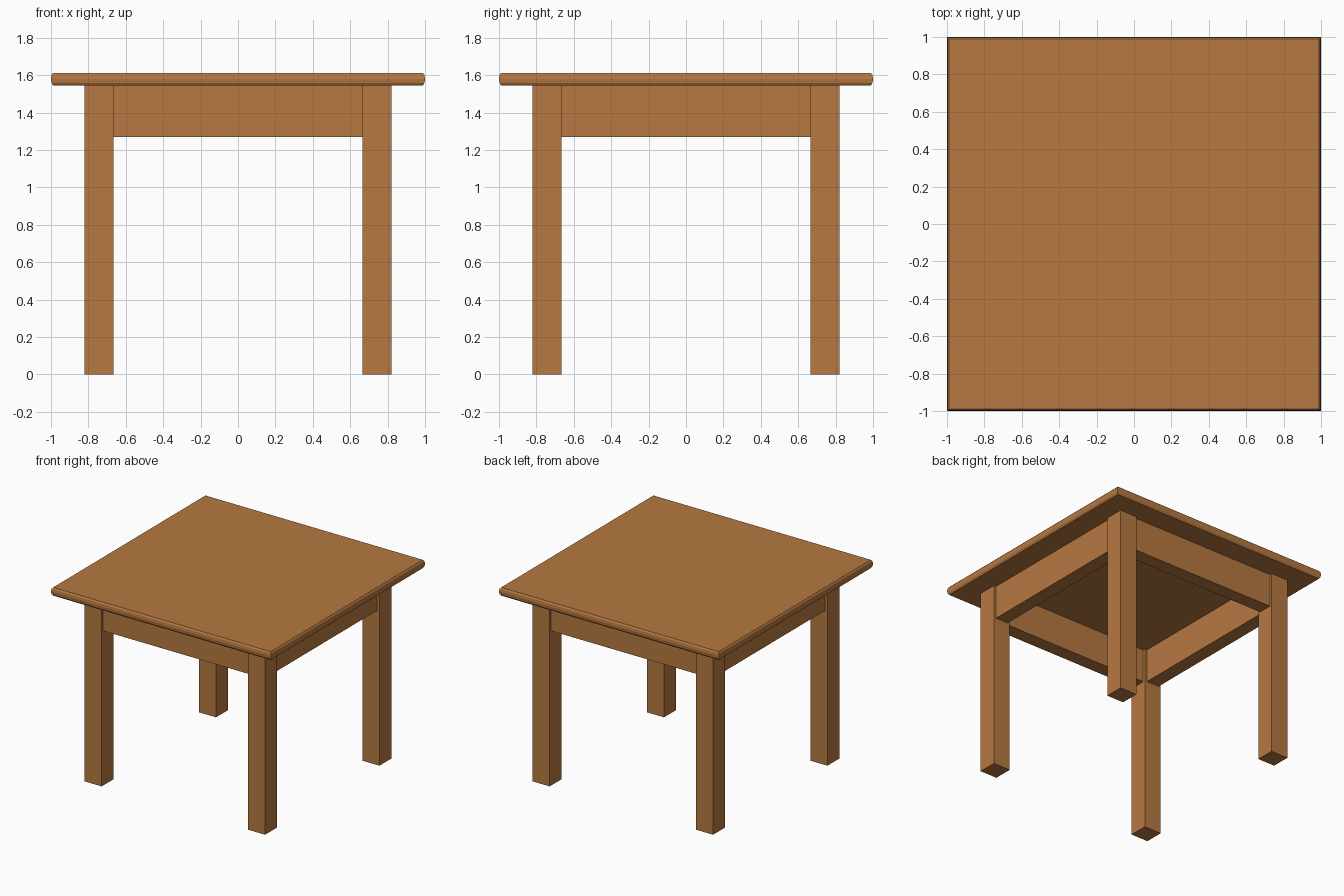
import bpy, bmesh

if "Cube" in bpy.data.objects:
    bpy.data.objects.remove(bpy.data.objects["Cube"])

wood = bpy.data.materials.new("wood")
wood.diffuse_color = (0.47, 0.19, 0.053, 1)
wood.use_nodes = True
wood.node_tree.nodes["Principled BSDF"].inputs["Base Color"].default_value = wood.diffuse_color


def finish(name, bm):
    bmesh.ops.recalc_face_normals(bm, faces=bm.faces)
    mesh = bpy.data.meshes.new(name)
    bm.to_mesh(mesh)
    bm.free()
    mesh.materials.append(wood)
    ob = bpy.data.objects.new(name, mesh)
    bpy.context.collection.objects.link(ob)
    return ob


def box(name, lo, hi):
    bm = bmesh.new()
    bmesh.ops.create_cube(bm, size=1)
    for v in bm.verts:
        v.co = [l + (c + 0.5) * (h - l) for l, h, c in zip(lo, hi, v.co)]
    return finish(name, bm)


UNDER = 1.545                # underside of the top
LEG_IN, LEG_OUT = 0.665, 0.82
INSET = 0.02                 # apron set back from both leg faces
AP_IN, AP_OUT = LEG_IN + INSET, LEG_OUT - INSET
AP_Z = 1.27

# Square top with a faceted, rounded edge: (half width, height)
profile = [(0.988, UNDER), (0.997, 1.559), (1.0, 1.58), (0.997, 1.601), (0.988, 1.613)]
bm = bmesh.new()
rings = [[bm.verts.new((sx * r, sy * r, z)) for sx, sy in ((-1, -1), (1, -1), (1, 1), (-1, 1))]
         for r, z in profile]
for a, b in zip(rings, rings[1:]):
    for i in range(4):
        j = (i + 1) % 4
        bm.faces.new((a[i], a[j], b[j], b[i]))
bm.faces.new(rings[0])
bm.faces.new(rings[-1])
finish("table_top", bm)

# Four straight legs
for sx, xn in ((-1, "left"), (1, "right")):
    for sy, yn in ((-1, "front"), (1, "back")):
        xs = sorted((sx * LEG_IN, sx * LEG_OUT))
        ys = sorted((sy * LEG_IN, sy * LEG_OUT))
        box(f"{yn}_{xn}_leg", (xs[0], ys[0], 0), (xs[1], ys[1], UNDER))

# Four aprons between the legs
for s, along_x, along_y in ((-1, "front", "left"), (1, "back", "right")):
    a, b = sorted((s * AP_IN, s * AP_OUT))
    box(f"{along_x}_apron", (-LEG_IN, a, AP_Z), (LEG_IN, b, UNDER))
    box(f"{along_y}_apron", (a, -LEG_IN, AP_Z), (b, LEG_IN, UNDER))
